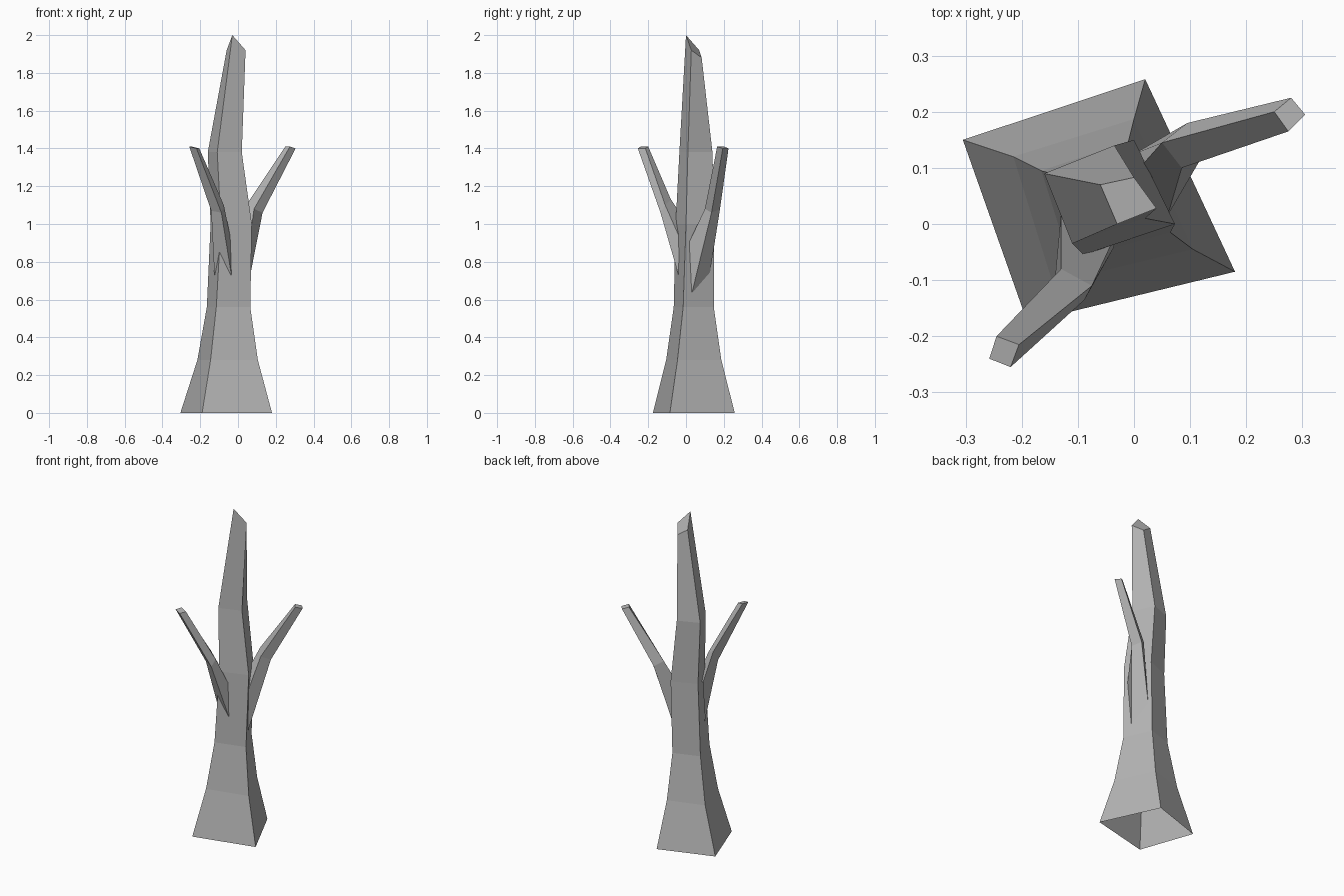
import bpy
import bmesh

default_cube = bpy.data.objects.get("Cube")
if default_cube:
    bpy.data.objects.remove(default_cube, do_unlink=True)

# One flat colour for the whole dead tree
bark = bpy.data.materials.new("grey_bark")
bark.use_nodes = True
bark.diffuse_color = (.46, .46, .46, 1)
shader = next(n for n in bark.node_tree.nodes if n.type == "BSDF_PRINCIPLED")
shader.inputs["Base Color"].default_value = bark.diffuse_color
shader.inputs["Roughness"].default_value = .9


def loft(name, corner_paths):
    """Skin four corner paths, listed counter-clockwise, and cap the top."""
    bm = bmesh.new()
    paths = [[bm.verts.new(point) for point in path] for path in corner_paths]
    for index, path in enumerate(paths):
        following = paths[(index + 1) % len(paths)]
        for low in range(len(path) - 1):
            high = low + 1
            bm.faces.new((path[low], following[low], following[high], path[high]))
    bm.faces.new([path[-1] for path in paths])
    mesh = bpy.data.meshes.new(name)
    bm.to_mesh(mesh)
    bm.free()
    mesh.materials.append(bark)
    part = bpy.data.objects.new(name, mesh)
    bpy.context.collection.objects.link(part)
    return part


# Trunk: flared square section, open underneath, with a slanted broken top
heights = (0, .28, .56, 1.0, 1.38)


def trunk_corner(outline, top):
    return [(x, y, z) for (x, y), z in zip(outline, heights)] + [top]


left_back = trunk_corner(
    ((-.305, .15), (-.215, .12), (-.165, .095), (-.145, .09), (-.16, .09)),
    (-.06, .07, 1.92))
left_front = trunk_corner(
    ((-.19, -.175), (-.145, -.105), (-.115, -.065), (-.09, -.055), (-.11, -.035)),
    (-.03, 0, 2))
right_front = trunk_corner(
    ((.18, -.085), (.105, -.045), (.065, -.015), (.073, 0), (.02, .01)),
    (.04, .028, 1.92))
right_back = trunk_corner(
    ((.02, .258), (0, .187), (-.01, .147), (0, .15), (-.035, .14)),
    (0, .083, 1.88))
loft("trunk", (left_back, left_front, right_front, right_back))

# Branches: each corner runs from inside the trunk through an elbow to the tip
loft("left_branch", (
    ((.01, .1, 1.0), (.05, .145, 1.11), (.25, .2, 1.41)),
    ((.06, .015, .9), (.085, .1, 1.08), (.275, .165, 1.41)),
    ((.045, .03, .63), (.13, .135, 1.06), (.305, .195, 1.4)),
    ((0, .125, .73), (.095, .18, 1.08), (.28, .225, 1.4)),
))
loft("right_branch", (
    ((-.13, .02, .98), (-.13, -.08, 1.13), (-.245, -.2, 1.41)),
    ((-.125, -.005, .73), (-.142, -.11, 1.07), (-.258, -.24, 1.41)),
    ((-.035, -.04, .73), (-.088, -.135, 1.06), (-.22, -.255, 1.4)),
    ((-.04, -.035, .93), (-.075, -.11, 1.1), (-.205, -.215, 1.4)),
))
